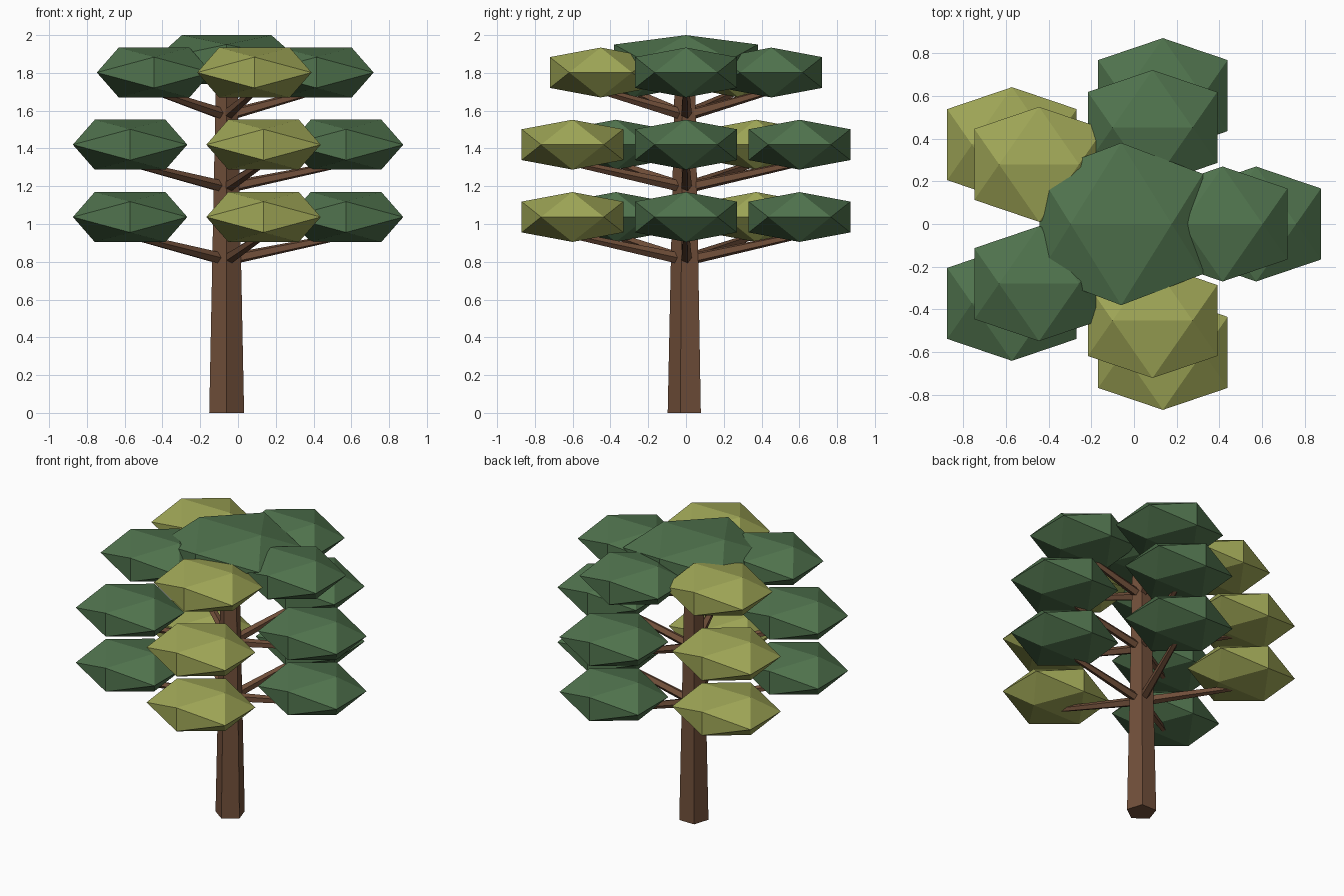
import bpy
import bmesh
import math
from mathutils import Vector, Matrix

cube = bpy.data.objects.get("Cube")
if cube:
    bpy.data.objects.remove(cube, do_unlink=True)


def make_material(name, color):
    mat = bpy.data.materials.new(name)
    mat.use_nodes = True
    mat.diffuse_color = (*color, 1)
    mat.node_tree.nodes["Principled BSDF"].inputs["Base Color"].default_value = (*color, 1)
    return mat


bark = make_material("bark brown", (0.168, 0.080, 0.043))
green = make_material("leaf green", (0.080, 0.172, 0.075))
olive = make_material("leaf olive", (0.347, 0.382, 0.094))

AXIS = Vector((-0.06, 0, 0))  # trunk centre line
GOLDEN = (1 + math.sqrt(5)) / 2


def finish(name, bm, mat):
    bmesh.ops.recalc_face_normals(bm, faces=bm.faces)
    mesh = bpy.data.meshes.new(name)
    bm.to_mesh(mesh)
    bm.free()
    mesh.materials.append(mat)
    obj = bpy.data.objects.new(name, mesh)
    bpy.context.collection.objects.link(obj)
    return obj


def leaf_clump(name, centre, radii, mat):
    """Squashed icosahedron with its top ridge running along x."""
    bm = bmesh.new()
    for s in (-1, 1):
        for t in (-1, 1):
            for p in ((s, t / GOLDEN, 0), (s / GOLDEN, 0, t), (0, s, t / GOLDEN)):
                bm.verts.new([c + r * q for c, r, q in zip(centre, radii, p)])
    bmesh.ops.convex_hull(bm, input=bm.verts)
    return finish(name, bm, mat)


def limb(name, start, end, r_start, r_end):
    """Tapered five-sided limb between two points."""
    along = end - start
    if along.xy.length < 1e-4:
        turn = Matrix.Rotation(-math.pi / 2, 4, 'Z')
    else:
        turn = along.to_track_quat('Z', 'Y').to_matrix().to_4x4()
    bm = bmesh.new()
    rings = []
    for point, radius in ((start, r_start), (end, r_end)):
        ring = []
        for i in range(5):
            a = math.tau * i / 5
            offset = turn @ Vector((radius * math.cos(a), radius * math.sin(a), 0))
            ring.append(bm.verts.new(point + offset))
        rings.append(ring)
        bm.faces.new(ring)
    for i in range(5):
        j = (i + 1) % 5
        bm.faces.new((rings[0][i], rings[0][j], rings[1][j], rings[1][i]))
    return finish(name, bm, bark)


# Trunk
limb("trunk", AXIS, AXIS + Vector((0, 0, 1.72)), 0.097, 0.061)

# Three tiers of five branches, each carrying a leaf clump
tiers = (("lower", 1.037, 0.632), ("middle", 1.42, 0.632), ("upper", 1.802, 0.475))
for tier, height, reach in tiers:
    for i in range(5):
        angle = math.tau * i / 5
        out = Vector((math.cos(angle), math.sin(angle), 0)) * reach
        centre = AXIS + out + Vector((0, 0, height))
        base = AXIS + Vector((0, 0, height - 0.227))
        tip = centre - Vector((0, 0, 0.097))
        limb(f"{tier}_branch_{i + 1}", base, tip, 0.032, 0.018)
        leaf_clump(f"{tier}_leaves_{i + 1}", centre, (0.303, 0.269, 0.132),
                   olive if i in (2, 4) else green)

# Crown
leaf_clump("crown_leaves", AXIS + Vector((0, 0, 1.87)), (0.383, 0.38, 0.13), green)
